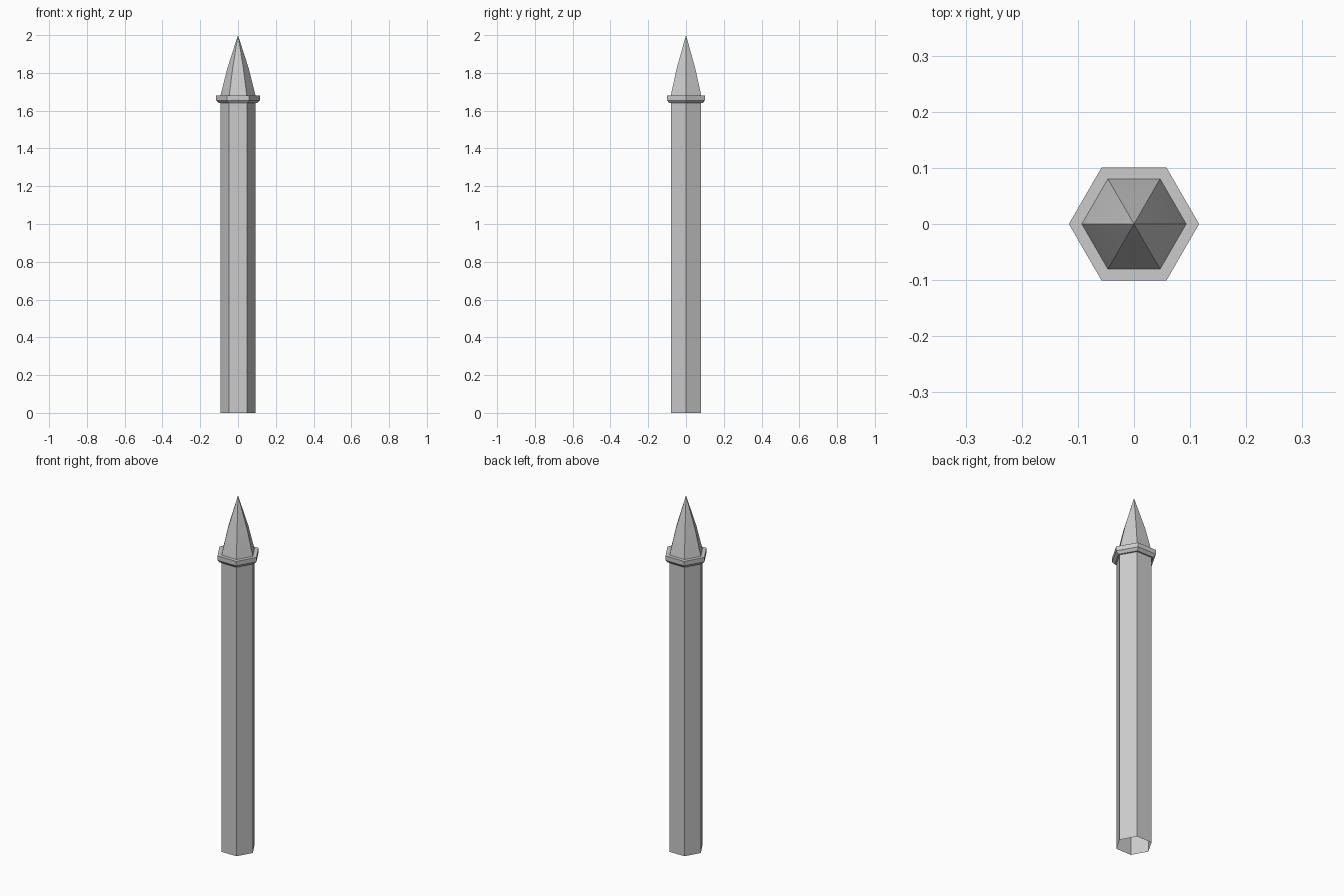
import bpy
import bmesh
from math import cos, sin, pi, radians

cube = bpy.data.objects.get("Cube")
if cube:
    bpy.data.objects.remove(cube, do_unlink=True)

SIDES = 6

stone = bpy.data.materials.new("grey_stone")
stone.use_nodes = True
stone.diffuse_color = (0.6, 0.6, 0.6, 1)
stone.node_tree.nodes["Principled BSDF"].inputs["Base Color"].default_value = (0.6, 0.6, 0.6, 1)


def hex_lathe(name, profile):
    """Sweep a (radius, height) profile, listed bottom to top, around six sides."""
    bm = bmesh.new()
    rings = []
    for radius, z in profile:
        count = SIDES if radius > 0 else 1
        rings.append([bm.verts.new((radius * cos(2 * pi * i / SIDES),
                                    radius * sin(2 * pi * i / SIDES), z))
                      for i in range(count)])
    for low, high in zip(rings, rings[1:]):
        for i in range(SIDES):
            j = (i + 1) % SIDES
            top = [high[0]] if len(high) == 1 else [high[j], high[i]]
            bm.faces.new([low[i], low[j]] + top)
    mesh = bpy.data.meshes.new(name)
    bm.to_mesh(mesh)
    bm.free()
    mesh.materials.append(stone)
    obj = bpy.data.objects.new(name, mesh)
    bpy.context.collection.objects.link(obj)
    bpy.ops.object.select_all(action="DESELECT")
    obj.select_set(True)
    bpy.context.view_layer.objects.active = obj
    bpy.ops.object.shade_smooth_by_angle(angle=radians(30))
    return obj


# Hollow shaft, open at the foot
hex_lathe("shaft", [(0.093, 0), (0.093, 1.64)])

# Collar with a bevelled underside and a flat top ledge
hex_lathe("collar", [(0.093, 1.64), (0.102, 1.64), (0.116, 1.655),
                     (0.116, 1.68), (0.093, 1.68)])

# Slightly bulging pointed spire
hex_lathe("spire", [(0.093, 1.68), (0.058, 1.82), (0, 2)])
